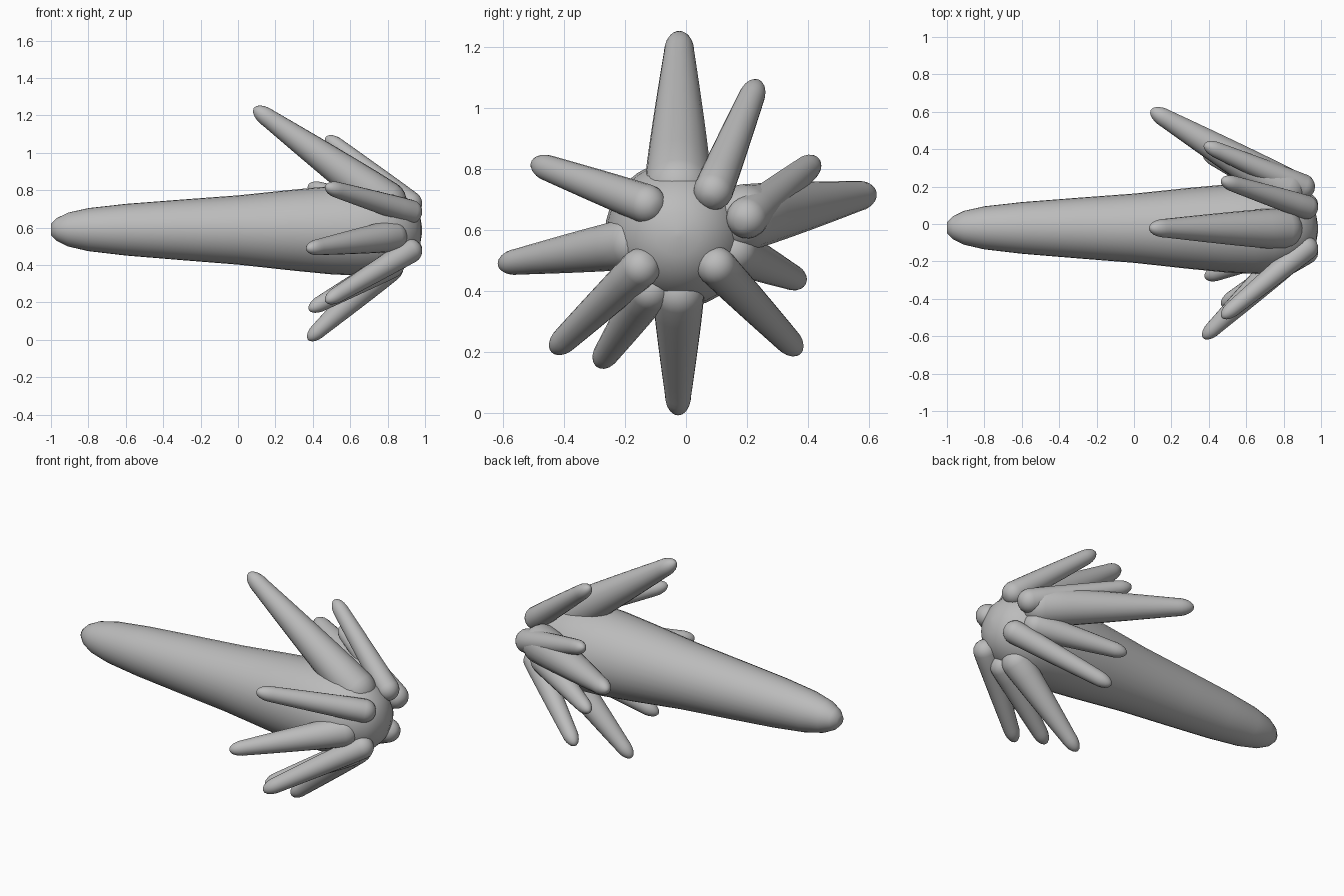
import bpy
import bmesh
from math import cos, sin, tau
from mathutils import Vector

cube = bpy.data.objects.get("Cube")
if cube:
    bpy.data.objects.remove(cube, do_unlink=True)

grey = bpy.data.materials.new("plain grey")
grey.use_nodes = True
colour = (0.5, 0.5, 0.5, 1)
grey.diffuse_color = colour
grey.node_tree.nodes["Principled BSDF"].inputs["Base Color"].default_value = colour


def lathe(name, start, end, profile, sides):
    """Turn a profile of (distance along the axis, radius) around start-end."""
    start, end = Vector(start), Vector(end)
    axis = (end - start).normalized()
    u = axis.orthogonal().normalized()
    v = axis.cross(u)
    bm = bmesh.new()
    rings = []
    for d, r in profile:
        centre = start + axis * d
        rings.append([bm.verts.new(centre + r * (u * cos(tau * i / sides) + v * sin(tau * i / sides)))
                      for i in range(sides)])
    for a, b in zip(rings, rings[1:]):
        for i in range(sides):
            j = (i + 1) % sides
            bm.faces.new((a[i], a[j], b[j], b[i]))
    bm.faces.new(rings[0][::-1])
    bm.faces.new(rings[-1])
    for f in bm.faces:
        f.smooth = True
    mesh = bpy.data.meshes.new(name)
    bm.to_mesh(mesh)
    bm.free()
    mesh.materials.append(grey)
    obj = bpy.data.objects.new(name, mesh)
    bpy.context.collection.objects.link(obj)
    return obj


# Long tapering body with a domed head
body_profile = [(0, .03), (.03, .06), (.09, .09), (.2, .115), (.4, .138), (.7, .162), (1, .185),
                (1.3, .217), (1.5, .236), (1.65, .242), (1.75, .235), (1.83, .215),
                (1.9, .175), (1.95, .125), (1.975, .07), (1.985, .01)]
lathe("body", (-1, -.02, .59), (1, -.025, .585), body_profile, 32)


# Rounded spikes sweeping back from the head
def spike(name, base, tip, base_radius, tip_radius=.043):
    length = (Vector(tip) - Vector(base)).length
    profile = []
    for k in range(1, 7):                      # round base
        a = tau / 4 * k / 6
        profile.append((-base_radius * cos(a), base_radius * sin(a)))
    cap = 2 * tip_radius
    straight = length - cap
    for k in range(1, 7):                      # gentle taper
        t = k / 6
        profile.append((straight * t, base_radius + (tip_radius - base_radius) * t ** 1.15))
    for k in range(1, 7):                      # bullet tip
        a = tau / 4 * k / 6.3
        profile.append((straight + cap * sin(a), tip_radius * cos(a)))
    lathe(name, base, tip, profile, 20)


spike("spike_top", (.79, -.025, .74), (.085, -.022, 1.24), .112, .05)
spike("spike_upper_back", (.92, .09, .73), (.47, .235, 1.085), .065)
spike("spike_mid_back", (.9, .2, .64), (.375, .425, .825), .068)
spike("spike_long_back", (.81, .19, .64), (.09, .61, .72), .11, .05)
spike("spike_low_back", (.82, .16, .53), (.37, .38, .43), .075)
spike("spike_lower_back", (.92, .1, .48), (.47, .37, .2), .065)
spike("spike_bottom", (.8, -.025, .39), (.375, -.026, 0), .085)
spike("spike_under_front", (.82, -.12, .4), (.38, -.285, .16), .07)
spike("spike_lower_front", (.92, -.15, .475), (.47, -.435, .205), .065)
spike("spike_long_front", (.82, -.18, .555), (.37, -.61, .487), .085)
spike("spike_upper_front", (.92, -.13, .685), (.47, -.5, .82), .065)
